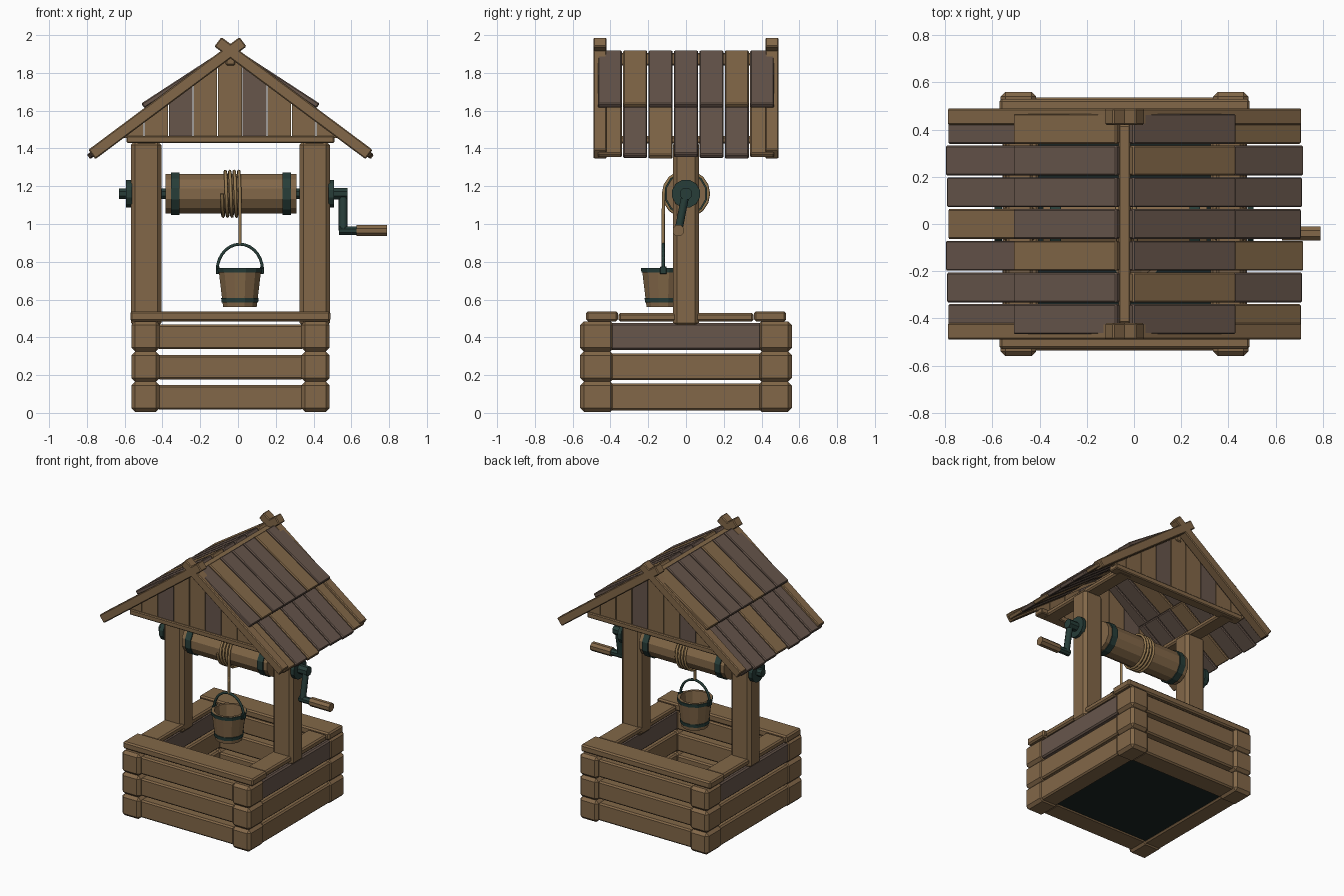
import bpy, bmesh, math
from mathutils import Matrix, Vector

if "Cube" in bpy.data.objects:
    bpy.data.objects.remove(bpy.data.objects["Cube"])


def material(name, rgb):
    m = bpy.data.materials.new(name)
    m.use_nodes = True
    m.diffuse_color = (*rgb, 1)
    m.node_tree.nodes["Principled BSDF"].inputs["Base Color"].default_value = (*rgb, 1)
    return m


WOOD = material("warm wood", (0.225, 0.137, 0.065))
DARK = material("grey brown wood", (0.135, 0.092, 0.071))
METAL = material("dark green iron", (0.02, 0.047, 0.04))
ROPE = material("tan rope", (0.30, 0.19, 0.08))
WATER = material("dark water", (0.01, 0.018, 0.017))

CX = -0.04           # centre of the well body
SLOPE = math.radians(36.7)
RIDGE = 1.915        # height where the rafter centrelines cross


def finish(name, bm, mat, bevel=0.0):
    bmesh.ops.recalc_face_normals(bm, faces=bm.faces)
    mesh = bpy.data.meshes.new(name)
    bm.to_mesh(mesh)
    bm.free()
    mesh.materials.append(mat)
    ob = bpy.data.objects.new(name, mesh)
    bpy.context.collection.objects.link(ob)
    if bevel:
        mod = ob.modifiers.new("chamfer", 'BEVEL')
        mod.width, mod.segments = bevel, 1
    return ob


def box(name, x, y, z, mat=WOOD, bevel=0.01):
    """Chamfered box from three (low, high) ranges."""
    bm = bmesh.new()
    bmesh.ops.create_cube(bm, size=1)
    for v in bm.verts:
        for i, (lo, hi) in enumerate((x, y, z)):
            v.co[i] = hi if v.co[i] > 0 else lo
    return finish(name, bm, mat, bevel)


def prism(name, outline, y, mat=WOOD, bevel=0.0):
    """Extrude an (x, z) outline along y."""
    bm = bmesh.new()
    face = bm.faces.new([bm.verts.new((px, y[0], pz)) for px, pz in outline])
    new = bmesh.ops.extrude_face_region(bm, geom=[face])["geom"]
    moved = [g for g in new if isinstance(g, bmesh.types.BMVert)]
    bmesh.ops.translate(bm, verts=moved, vec=(0, y[1] - y[0], 0))
    return finish(name, bm, mat, bevel)


def lathe(name, profile, sides, mat, place, along_x=False):
    """Closed (radius, height) profile turned about z, or about x."""
    bm = bmesh.new()
    rings = [[bm.verts.new((r * math.cos(a), r * math.sin(a), h)) for r, h in profile]
             for a in (math.tau * (i + 0.5) / sides for i in range(sides))]
    for i, ring in enumerate(rings):
        after = rings[(i + 1) % sides]
        for j in range(len(profile)):
            k = (j + 1) % len(profile)
            bm.faces.new((ring[j], after[j], after[k], ring[k]))
    bmesh.ops.remove_doubles(bm, verts=bm.verts, dist=0.0002)
    if along_x:
        bm.transform(Matrix.Rotation(math.pi / 2, 4, 'Y'))
    bm.transform(Matrix.Translation(place))
    return finish(name, bm, mat)


def rod(name, x, r, mat, y=0.0, z=1.16, sides=12):
    return lathe(name, [(0, x[0]), (r, x[0]), (r, x[1]), (0, x[1])], sides, mat, (0, y, z), True)


def tube(name, points, r, mat):
    cu = bpy.data.curves.new(name, 'CURVE')
    cu.dimensions, cu.bevel_depth, cu.bevel_resolution, cu.use_fill_caps = '3D', r, 1, True
    sp = cu.splines.new('POLY')
    sp.points.add(len(points) - 1)
    for p, co in zip(sp.points, points):
        p.co = (*co, 1)
    cu.materials.append(mat)
    ob = bpy.data.objects.new(name, cu)
    bpy.context.collection.objects.link(ob)
    return ob


# Log base: corner blocks with slimmer logs between them
for row in range(3):
    z0 = 0.005 + row * 0.16
    for s in (-1, 1):
        ends = sorted((s * 0.38, s * 0.56))
        for t in (-1, 1):
            xs = sorted((CX + t * 0.375, CX + t * 0.525))
            box("corner_block", xs, ends, (z0, z0 + 0.16), bevel=0.02)
        box("cross_log", (CX - 0.385, CX + 0.385), sorted((s * 0.385, s * 0.535)),
            (z0 + 0.012, z0 + 0.142))
        box("side_log", sorted((CX + s * 0.385, CX + s * 0.518)), (-0.4, 0.4),
            (z0 + 0.008, z0 + 0.15), DARK if row == 2 else WOOD)
box("water", (CX - 0.4, CX + 0.4), (-0.4, 0.4), (0.025, 0.04), WATER, 0)

# Cap boards and posts
for s in (-1, 1):
    box("cap_front_back", (CX - 0.53, CX + 0.53), sorted((s * 0.36, s * 0.53)), (0.485, 0.538))
    box("cap_side", sorted((CX + s * 0.365, CX + s * 0.515)), (-0.358, 0.358), (0.485, 0.528))
    box("post", sorted((CX + s * 0.365, CX + s * 0.527)), (-0.07, 0.07), (0.455, 1.44), bevel=0.022)
    box("top_plate", sorted((CX + s * 0.39, CX + s * 0.5)), (-0.4, 0.4), (1.425, 1.465))
    box("gable_beam", (CX - 0.55, CX + 0.55), sorted((s * 0.35, s * 0.425)), (1.428, 1.467), bevel=0.006)


# Roof slabs lie along the slope: u runs down from the ridge, w is height above the centreline
def on_slope(side, u, w):
    c, s = math.cos(SLOPE), math.sin(SLOPE)
    return (CX + side * (u * c + w * s), RIDGE - u * s + w * c)


def slab(name, side, top, bottom, thick, y, mat=WOOD):
    (u0, w0), (u1, w1) = top, bottom
    h = thick / 2
    corners = ((u0, w0 - h), (u1, w1 - h), (u1, w1 + h), (u0, w0 + h))
    return prism(name, [on_slope(side, u, w) for u, w in corners], y, mat, 0.006)


# One letter per board from front to back, d for dark and w for warm
UPPER = {-1: "ddwdddw", 1: "dwdddwd"}
LOWER = {-1: "dddwddd", 1: "wdwdddw"}
PICK = {"d": DARK, "w": WOOD}
for side in (-1, 1):
    for i in range(7):
        y0 = -0.467 + i * 0.1345
        ys = (y0, y0 + 0.127)
        slab("upper_roof_board", side, (0.025, 0.012), (0.545, 0.045), 0.03, ys, PICK[UPPER[side][i]])
        slab("lower_roof_board", side, (0.42, -0.005), (0.925 + 0.006 * (i % 3), 0.0), 0.03, ys,
             PICK[LOWER[side][i]])
    for end in (-1, 1):
        slab("rafter", side, (-0.083, 0), (0.915, 0), 0.062, sorted((end * 0.42, end * 0.49)))
box("ridge_beam", (CX - 0.025, CX + 0.025), (-0.42, 0.42), (1.84, 1.905), bevel=0.006)


# Gable boards cut to the roof line
def roof_under(x):
    return RIDGE - 0.02 - abs(x - CX) * math.tan(SLOPE)


for end in (-1, 1):
    for i in range(9):
        x0 = -0.625 + i * 0.13
        a, b = max(x0, CX - 0.57), min(x0 + 0.125, CX + 0.57)
        tops = [(b, roof_under(b)), (a, roof_under(a))]
        if a < CX < b:
            tops.insert(1, (CX, roof_under(CX)))
        prism("gable_board", [(a, 1.455), (b, 1.455)] + tops, sorted((end * 0.385, end * 0.412)),
              DARK if i in (2, 5) else WOOD)

# Winding drum, axle and crank
rod("drum", (-0.385, 0.31), 0.108, WOOD)
for x in (-0.355, 0.235):
    rod("drum_band", (x, x + 0.045), 0.116, METAL)
rod("axle", (-0.63, 0.56), 0.03, METAL, sides=8)
for x0, x1 in ((-0.592, -0.56), (0.48, 0.507)):
    rod("bearing_plate", (x0, x1), 0.076, METAL)
rod("crank_hub", (0.5, 0.58), 0.034, METAL, sides=8)
tube("crank_arm", [(0.557, 0, 1.17), (0.557, -0.04, 0.965)], 0.024, METAL)
rod("crank_pin", (0.535, 0.66), 0.024, METAL, -0.04, 0.965, 8)
rod("crank_handle", (0.628, 0.79), 0.032, WOOD, -0.04, 0.965, 8)

# Rope wound on the drum, then hanging to the bucket
BX, BY = 0.01, -0.12
turns = 4
coil = []
for i in range(turns * 16 + 1):
    a = math.pi + math.tau * i / 16
    coil.append((-0.085 + 0.095 * i / (turns * 16), 0.119 * math.cos(a), 1.16 + 0.119 * math.sin(a)))
tube("rope", coil + [(BX, BY, 1.0), (BX, BY, 0.89)], 0.009, ROPE)

# Bucket
lathe("bucket", [(0, 0.56), (0.092, 0.56), (0.118, 0.768), (0.1, 0.768), (0.078, 0.585), (0, 0.585)],
      12, WOOD, (BX, BY, 0))
for z, r in ((0.585, 0.1), (0.742, 0.12)):
    lathe("bucket_band", [(r - 0.012, z), (r, z), (r + 0.003, z + 0.024), (r - 0.009, z + 0.024)],
          12, METAL, (BX, BY, 0))
arc = [math.pi * i / 14 for i in range(15)]
tube("bucket_handle", [(BX + 0.12 * math.cos(a), BY, 0.755 + 0.138 * math.sin(a)) for a in arc],
     0.009, METAL)
for s in (-1, 1):
    x = BX + s * 0.117
    box("handle_lug", (x - 0.01, x + 0.01), (BY - 0.018, BY + 0.018), (0.735, 0.775), METAL, 0.003)
